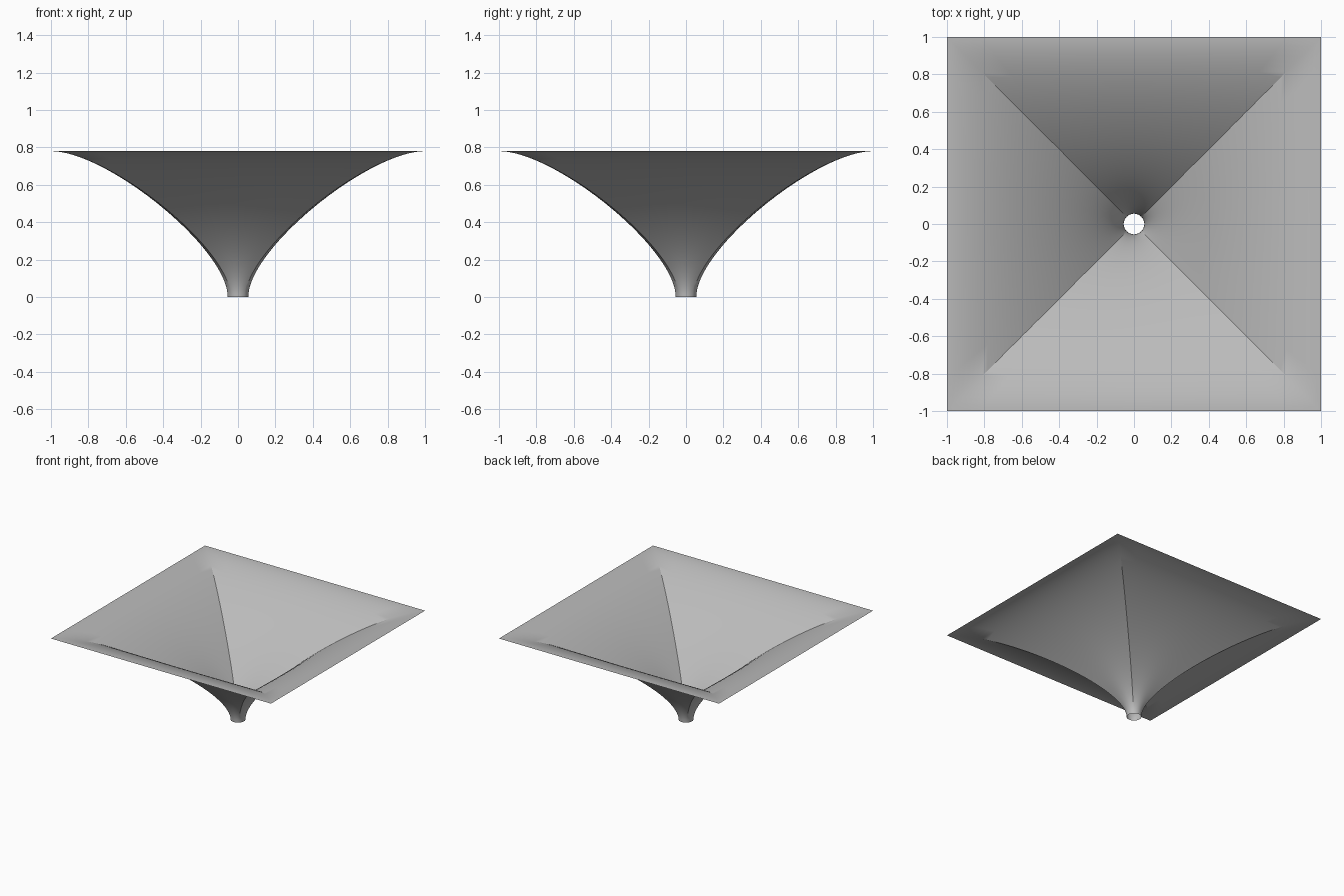
import bpy, bmesh, math
from mathutils import Vector
from mathutils.geometry import interpolate_bezier

cube = bpy.data.objects.get("Cube")
if cube:
    bpy.data.objects.remove(cube, do_unlink=True)

HEIGHT = 0.78
NECK = 0.055      # radius of the round outlet
PER_SIDE = 16     # columns along each side of the square rim
RINGS = 40        # rings from outlet to rim
RISE, REACH = 0.26, 0.70   # curve handles: straight up from neck, flat at rim

grey = bpy.data.materials.new("plain grey")
grey.use_nodes = True
colour = (0.5, 0.5, 0.5, 1)
grey.diffuse_color = colour
grey.node_tree.nodes["Principled BSDF"].inputs["Base Color"].default_value = colour

# Loft a curved wall from the round outlet to the square rim
bm = bmesh.new()
columns = []
count = 4 * PER_SIDE
for i in range(count):
    angle = math.tau * i / count + math.pi / 4
    ray = Vector((math.cos(angle), math.sin(angle), 0))
    rim = ray / max(abs(ray.x), abs(ray.y))
    neck = ray * NECK
    top = Vector((0, 0, HEIGHT))
    handle_low = neck + Vector((0, 0, RISE))
    blend = (REACH - NECK) / (1 - NECK)
    handle_high = neck.lerp(rim, blend) + top
    path = interpolate_bezier(neck, handle_low, handle_high, rim + top, RINGS + 1)
    columns.append([bm.verts.new(p) for p in path])

for i, a in enumerate(columns):
    b = columns[(i + 1) % count]
    for j in range(RINGS):
        bm.faces.new((a[j], a[j + 1], b[j + 1], b[j]))   # facing the inside

mesh = bpy.data.meshes.new("square_funnel")
bm.to_mesh(mesh)
bm.free()
mesh.materials.append(grey)
funnel = bpy.data.objects.new("square_funnel", mesh)
bpy.context.collection.objects.link(funnel)

# Smooth walls, crisp corner creases
bpy.context.view_layer.objects.active = funnel
funnel.select_set(True)
bpy.ops.object.shade_smooth_by_angle(angle=math.radians(30))
